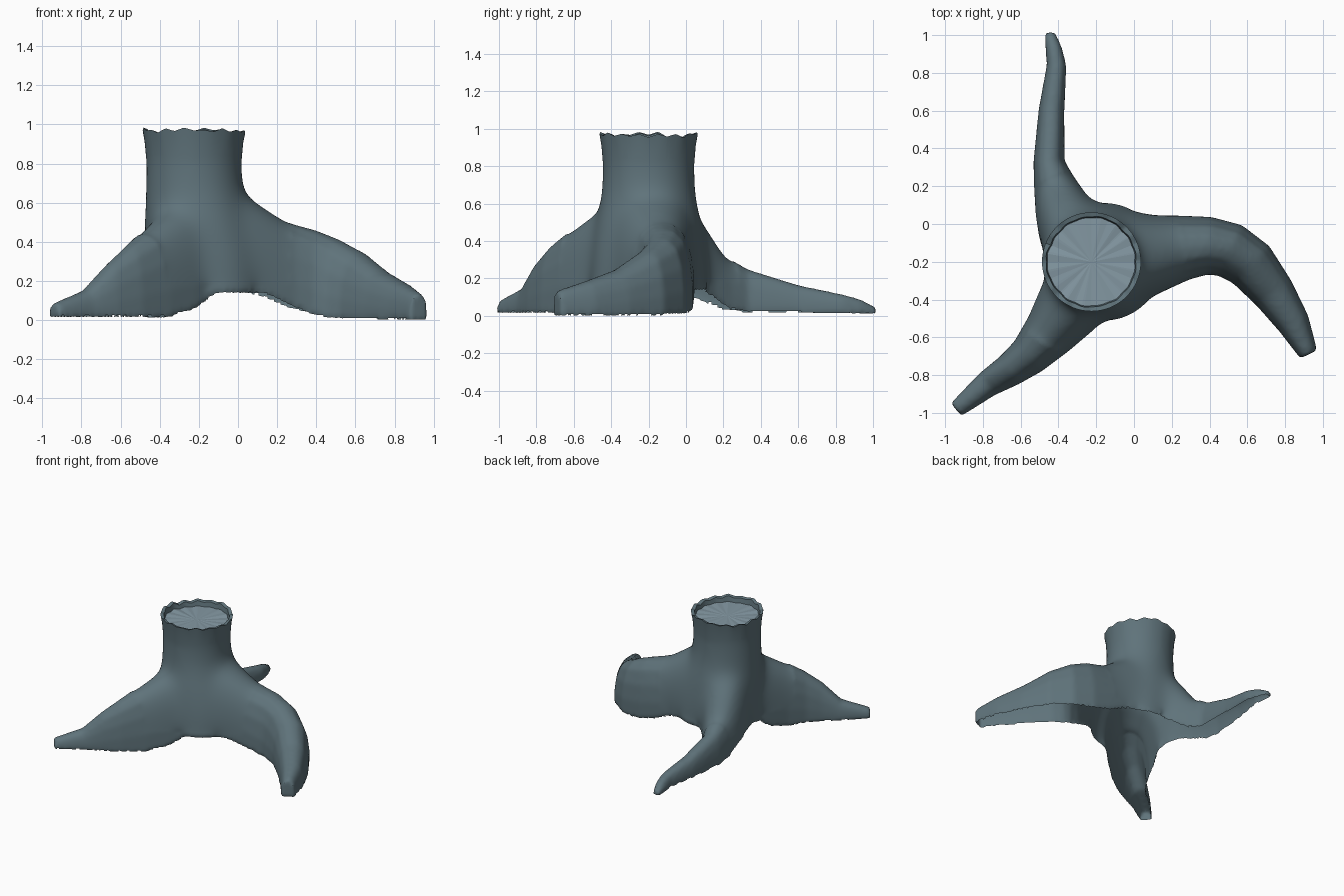
import bpy, bmesh, math, random
from mathutils import Vector

random.seed(4)
cube = bpy.data.objects.get("Cube")
if cube:
    bpy.data.objects.remove(cube, do_unlink=True)


def make_material(name, color):
    mat = bpy.data.materials.new(name)
    mat.use_nodes = True
    mat.diffuse_color = color
    mat.node_tree.nodes["Principled BSDF"].inputs["Base Color"].default_value = color
    return mat


bark = make_material("slate bark", (0.115, 0.172, 0.197, 1))
wood = make_material("pale cut wood", (0.23, 0.315, 0.365, 1))


def loft(bm, rings):
    """Skin closed rings of equal length and cap both ends."""
    loops = [[bm.verts.new(p) for p in ring] for ring in rings]
    n = len(loops[0])
    for a, b in zip(loops, loops[1:]):
        for i in range(n):
            j = (i + 1) % n
            bm.faces.new((a[i], a[j], b[j], b[i]))
    bm.faces.new(loops[0][::-1])
    bm.faces.new(loops[-1])


# Root cross-section: upright sides, rounded ridge
HALF = [(1, 0), (1, 0.3), (0.9, 0.6), (0.68, 0.85), (0.35, 0.97)]
SECTION = HALF + [(0, 1)] + [(-u, v) for u, v in reversed(HALF)]


def add_root(bm, path):
    """Each path point is x, y, half width, bottom, top."""
    rings = []
    for i, (x, y, w, low, high) in enumerate(path):
        a, b = path[max(i - 1, 0)], path[min(i + 1, len(path) - 1)]
        t = Vector((b[0] - a[0], b[1] - a[1])).normalized()
        rings.append([(x - t.y * w * u, y + t.x * w * u, low + (high - low) * v)
                      for u, v in SECTION])
    loft(bm, rings)


front_root = [(-.22, -.22, .24, .14, .74), (-.29, -.37, .20, .11, .62),
              (-.36, -.46, .175, .05, .56), (-.45, -.58, .14, .012, .48),
              (-.56, -.70, .107, .012, .38), (-.66, -.775, .088, .012, .29),
              (-.78, -.85, .07, .012, .155), (-.942, -.983, .045, .012, .085)]
left_root = [(-.2, -.19, .24, .14, .74), (.03, -.17, .235, .14, .65),
             (.14, -.15, .20, .12, .575), (.27, -.125, .17, .06, .495),
             (.4, -.115, .152, .02, .46), (.51, -.14, .147, .003, .415),
             (.62, -.215, .137, 0, .35), (.74, -.365, .113, 0, .25),
             (.845, -.525, .087, 0, .19), (.925, -.69, .05, 0, .135)]
back_root = [(-.26, -.16, .21, .14, .7), (-.34, .01, .18, .13, .6),
             (-.385, .1, .145, .09, .48), (-.42, .21, .112, .03, .32),
             (-.45, .33, .082, .012, .25), (-.437, .6, .068, .012, .165),
             (-.41, .84, .052, .008, .115), (-.425, .93, .044, .004, .09),
             (-.45, 1.017, .028, .002, .045)]

# Trunk rings: centre x, radius, height
CX, CY = -.225, -.2
trunk = [(-.16, .312, .13), (-.16, .312, .22), (-.175, .3, .36), (-.2, .282, .5),
         (-.215, .262, .6), (CX, .25, .7), (CX, .248, .8), (CX, .25, 1)]

bm = bmesh.new()
for path in (front_root, left_root, back_root):
    add_root(bm, path)
angles = [math.tau * i / 40 for i in range(40)]
loft(bm, [[(cx + r * math.cos(a), CY + r * math.sin(a), z) for a in angles]
          for cx, r, z in trunk])
bmesh.ops.recalc_face_normals(bm, faces=bm.faces)
mesh = bpy.data.meshes.new("tree_stump")
bm.to_mesh(mesh)
bm.free()
stump = bpy.data.objects.new("tree_stump", mesh)
bpy.context.collection.objects.link(stump)

# Fuse the roots into the trunk
fuse = stump.modifiers.new("fuse", 'REMESH')
fuse.mode = 'VOXEL'
fuse.voxel_size = 0.016
soften = stump.modifiers.new("soften", 'SMOOTH')
soften.factor = 0.5
soften.iterations = 6
bpy.context.view_layer.update()
graph = bpy.context.evaluated_depsgraph_get()
fused = bpy.data.meshes.new_from_object(stump.evaluated_get(graph))
stump.modifiers.clear()
stump.data = fused
bpy.data.meshes.remove(mesh)
fused.name = "tree_stump"
fused.materials.clear()
fused.materials.append(bark)
fused.materials.append(wood)

bm = bmesh.new()
bm.from_mesh(fused)

# Blend the joints around the trunk into broad flares
joint = [v for v in bm.verts if .17 < v.co.z < .85
         and math.hypot(v.co.x - CX, v.co.y - CY) < .5]
for _ in range(60):
    bmesh.ops.smooth_vert(bm, verts=joint, factor=0.5, use_axis_x=True,
                          use_axis_y=True, use_axis_z=True)

# Trim the trunk, then grow a splintered rim and a sunken cut face
CUT = .84
bmesh.ops.bisect_plane(bm, geom=bm.verts[:] + bm.edges[:] + bm.faces[:],
                       plane_co=(0, 0, CUT), plane_no=(0, 0, 1), clear_outer=True)
jags = [random.uniform(.55, 1) if i % 2 else random.uniform(0, .6) for i in range(32)]


def jag(angle):
    t = (angle / math.tau % 1) * len(jags)
    i = int(t) % len(jags)
    return jags[i] + (jags[(i + 1) % len(jags)] - jags[i]) * (t - int(t))


edges = [e for e in bm.edges if e.is_boundary and e.verts[0].co.z > CUT - .01]
# Rim steps: radius, height, jag depth, jag spread, material
rim = [(.252, .91, 0, 0, 0), (.262, .95, .036, 0, 0), (.232, .945, .034, .012, 0),
       (.226, .92, .012, .012, 0), (.0005, .925, 0, 0, 1)]
for radius, height, depth, spread, material in rim:
    geom = bmesh.ops.extrude_edge_only(bm, edges=edges)["geom"]
    for v in (g for g in geom if isinstance(g, bmesh.types.BMVert)):
        a = math.atan2(v.co.y - CY, v.co.x - CX)
        r = radius + spread * jag(a)
        v.co = (CX + r * math.cos(a), CY + r * math.sin(a), height + depth * jag(a))
    for f in (g for g in geom if isinstance(g, bmesh.types.BMFace)):
        f.material_index = material
    edges = [g for g in geom if isinstance(g, bmesh.types.BMEdge) and g.is_boundary]
tip = list({v for e in edges for v in e.verts})
bmesh.ops.pointmerge(bm, verts=tip, merge_co=(CX, CY, .925))
bmesh.ops.recalc_face_normals(bm, faces=bm.faces)

# Open the hollow underside
bm.normal_update()
under = [f for f in bm.faces if f.normal.z < -.5 and f.calc_center_median().z < .22]
bmesh.ops.delete(bm, geom=under, context='FACES')
bm.to_mesh(fused)
bm.free()

# Smooth bark with crisp rim edges, flat cut face
bpy.ops.object.select_all(action='DESELECT')
stump.select_set(True)
bpy.context.view_layer.objects.active = stump
bpy.ops.object.shade_smooth_by_angle(angle=math.radians(40))
for p in fused.polygons:
    if p.material_index == 1:
        p.use_smooth = False
